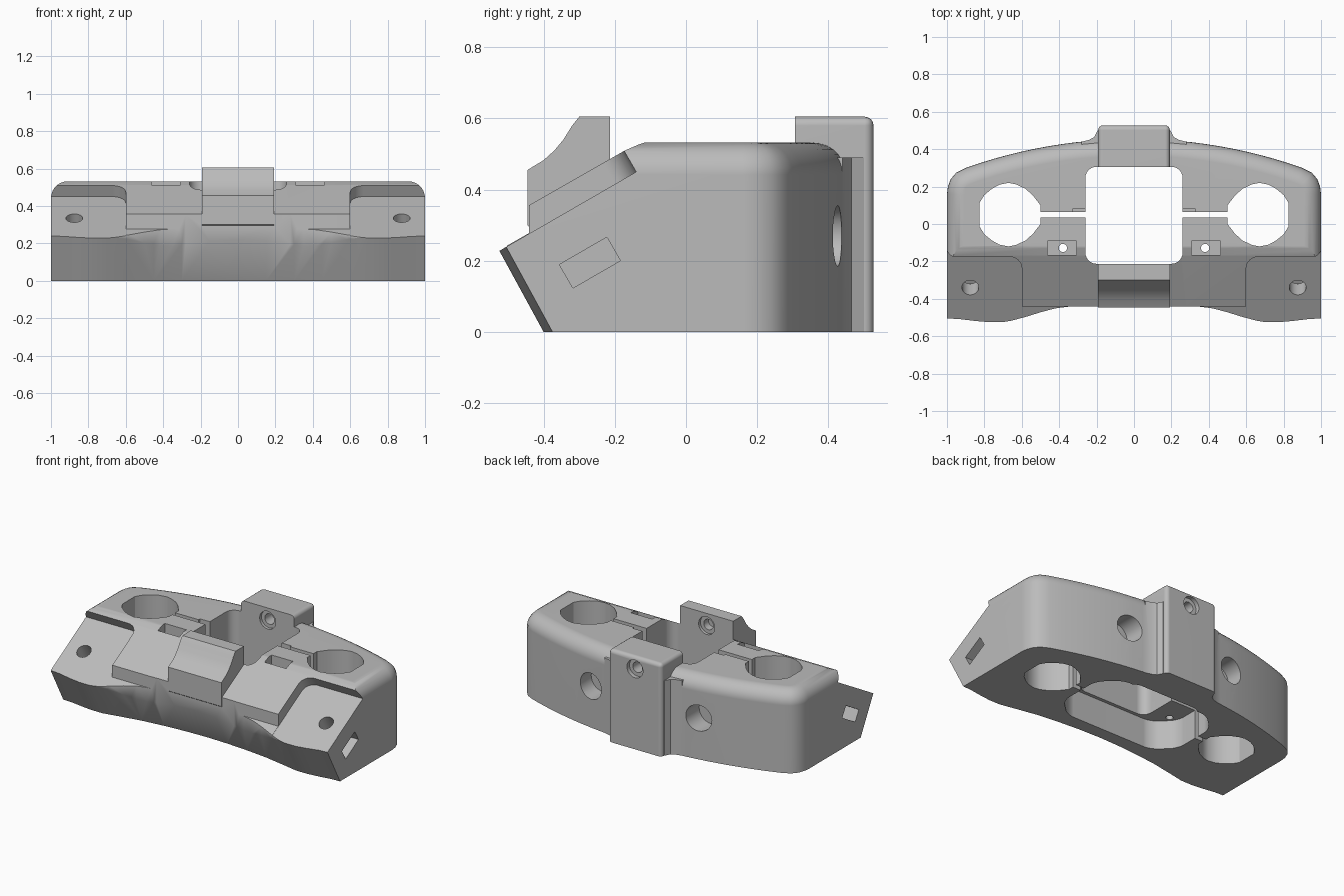
import bpy, bmesh, math
from mathutils import Vector, Matrix

cube = bpy.data.objects.get("Cube")
if cube:
    bpy.data.objects.remove(cube, do_unlink=True)

grey = bpy.data.materials.new("plain_grey")
grey.use_nodes = True
grey.diffuse_color = (0.5, 0.5, 0.5, 1)
grey.node_tree.nodes["Principled BSDF"].inputs["Base Color"].default_value = (0.5, 0.5, 0.5, 1)


def finish(name, bm):
    bmesh.ops.recalc_face_normals(bm, faces=bm.faces)
    mesh = bpy.data.meshes.new(name)
    bm.to_mesh(mesh)
    bm.free()
    mesh.materials.append(grey)
    obj = bpy.data.objects.new(name, mesh)
    bpy.context.collection.objects.link(obj)
    return obj


def prism(name, points, sweep, round_edges=None, radius=0, steps=6):
    """Extrude a closed 3D outline along sweep, then round chosen edges."""
    bm = bmesh.new()
    face = bm.faces.new([bm.verts.new(p) for p in points])
    ext = bmesh.ops.extrude_face_region(bm, geom=[face])
    moved = [g for g in ext["geom"] if isinstance(g, bmesh.types.BMVert)]
    bmesh.ops.translate(bm, verts=moved, vec=Vector(sweep))
    bmesh.ops.recalc_face_normals(bm, faces=bm.faces)
    if round_edges:
        edges = [e for e in bm.edges if round_edges(*[v.co for v in e.verts])]
        bmesh.ops.bevel(bm, geom=edges, offset=radius, segments=steps,
                        profile=0.5, affect='EDGES', clamp_overlap=False)
    return finish(name, bm)


def plan(points, z):
    return [(x, y, z) for x, y in points]


def side(points, x):
    return [(x, y, z) for y, z in points]


def rect(x0, x1, y0, y1):
    return [(x0, y0), (x1, y0), (x1, y1), (x0, y1)]


def mirror(half):
    """Full outline from the +x half, listed from the outside inwards."""
    return half + [(-x, y) for x, y in reversed(half) if x > 0]


def cylinder(name, start, end, radius):
    a, b = Vector(start), Vector(end)
    bm = bmesh.new()
    turn = (b - a).to_track_quat('Z', 'Y').to_matrix().to_4x4()
    bmesh.ops.create_cone(bm, cap_ends=True, segments=32, radius1=radius, radius2=radius,
                          depth=(b - a).length, matrix=Matrix.Translation((a + b) / 2) @ turn)
    return finish(name, bm)


def combine(target, tool, operation='DIFFERENCE'):
    mod = target.modifiers.new("combine", 'BOOLEAN')
    mod.operation, mod.solver, mod.object = operation, 'EXACT', tool
    tool.hide_render = True
    bpy.context.view_layer.objects.active = target
    bpy.ops.object.modifier_apply(modifier=mod.name)
    bpy.data.objects.remove(tool, do_unlink=True)


def upright(a, b):
    return abs(a.z - b.z) > 0.1


TOP, PEAK = 0.532, 0.605

# Main block: arched back, straight ends, softly rounded top rim
R = 2.69
back = [(0.9 * i / 12, 0.455 - R + math.sqrt(R * R - (0.9 * i / 12) ** 2)) for i in range(12, -1, -1)]
half = [(1, -0.8), (1, 0.16), (0.995, 0.2), (0.98, 0.24), (0.95, 0.275)] + back
body = prism("bar_body", plan(mirror(half), 0), (0, 0, TOP),
             lambda a, b: min(a.z, b.z) > 0.5 and max(a.y, b.y) > -0.7, 0.09, 7)

# Sloping upper front
combine(body, prism("slope_cutter", side([(-0.09, 0.54), (-0.13, 0.528), (-0.17, 0.511),
                    (-1, 0.037), (-1, 1), (-0.09, 1)], -1.2), (2.4, 0, 0)))

# Recessed end pads, square to the slope
root = Vector((0, -0.14, 0.45))
down = Vector((0, -0.866, -0.5))
normal = Vector((0, -0.5, 0.866))
for s in (1, -1):
    corners = [Vector((s * x, 0, 0)) + root + down * d
               for x, d in ((0.6, 0), (1.3, 0), (1.3, 0.8), (0.6, 0.8))]
    combine(body, prism("pad_cutter", corners, normal * 0.5,
            lambda a, b: abs(a.x - b.x) < 0.01 and abs(a.x) < 0.7
            and max(a.y + a.z * 0.577, b.y + b.z * 0.577) > 0.05
            and abs((a - b).normalized().dot(normal)) > 0.9, 0.07))

# Concave underside of the front, leaning outwards
lower = [(1.3, -0.9), (1.3, -0.37), (1, -0.375), (0.94, -0.378), (0.85, -0.392), (0.78, -0.4), (0.7, -0.4),
         (0.6, -0.38), (0.45, -0.352), (0.3, -0.335), (0.15, -0.324), (0, -0.32)]
combine(body, prism("underside_cutter", plan([(x, y + 0.109) for x, y in mirror(lower)], -0.2),
                    (0, -0.545, 1)))

# Upright middle front, flaring out to the pads
flare = [(0.85, -1), (0.85, -0.55), (0.74, -0.53), (0.66, -0.518), (0.58, -0.497),
         (0.5, -0.472), (0.42, -0.451), (0.35, -0.442), (0.28, -0.44)]
combine(body, prism("front_cutter", plan(mirror(flare), -0.2), (0, 0, 1)))
combine(body, prism("ledge_cutter", side([(-0.441, 0.278), (-0.441, 0.8), (-0.9, 0.8), (-0.9, 0.016)],
                    -0.601), (1.202, 0, 0)))

# Front centre clamp lug
combine(body, prism("front_lug", side([(-0.446, 0.3), (-0.446, 0.455), (-0.40, 0.483), (-0.37, 0.51),
        (-0.345, 0.54), (-0.32, 0.58), (-0.3, PEAK), (-0.19, PEAK), (-0.19, 0.26), (-0.4, 0.26)], -0.192),
        (0.384, 0, 0)), 'UNION')

# Rear centre clamp lug with side fillets
combine(body, prism("lug_fillets", plan(mirror([(0.28, 0.4), (0.28, 0.44), (0.24, 0.45), (0.212, 0.465),
        (0.195, 0.5)]), 0), (0, 0, 0.49)), 'UNION')
combine(body, prism("rear_lug", plan(rect(-0.192, 0.192, 0.28, 0.527), 0), (0, 0, PEAK),
        lambda a, b: (min(a.y, b.y) > 0.5 and max(a.z, b.z) > 0.1)
        or (min(a.z, b.z) > 0.5 and abs(a.x - b.x) < 0.01), 0.025, 4), 'UNION')

# Central opening and the wider pocket below it
combine(body, prism("opening_cutter", plan(rect(-0.26, 0.26, -0.213, 0.306), -0.2), (0, 0, 1.2), upright, 0.06))
combine(body, prism("pocket_cutter", plan(mirror([(0.32, -0.235), (0.44, -0.12), (0.44, 0.17), (0.32, 0.285)]),
                    -0.1), (0, 0, 0.29), upright, 0.05))

# Lug bolt holes with counterbores
combine(body, cylinder("bolt_cutter", (0, 0.2, 0.525), (0, 0.7, 0.525), 0.034))
combine(body, cylinder("rear_bore_cutter", (0, 0.5, 0.525), (0, 0.7, 0.525), 0.058))
combine(body, cylinder("inner_bore_cutter", (0, 0.2, 0.525), (0, 0.325, 0.525), 0.058))
combine(body, cylinder("blind_bolt_cutter", (0, -0.1, 0.525), (0, -0.28, 0.525), 0.034))
combine(body, cylinder("front_bore_cutter", (0, -0.1, 0.525), (0, -0.232, 0.525), 0.058))

eye = [(0.5, 0.1), (0.54, 0.152), (0.58, 0.188), (0.63, 0.212), (0.67, 0.22), (0.72, 0.21), (0.76, 0.188),
       (0.8, 0.155), (0.825, 0.115)]
eye += [(x, 0.1 - y) for x, y in reversed(eye)]
for s in (1, -1):
    # Large round opening, joined to the centre by a slit
    combine(body, prism("eye_cutter", plan([(s * x, y) for x, y in eye], -0.1), (0, 0, 1)))
    combine(body, prism("slit_cutter", plan(rect(s * 0.24, s * 0.52, 0.035, 0.065), -0.1), (0, 0, 1)))
    combine(body, prism("notch_cutter", plan(rect(s * 0.25, s * 0.33, 0.05, 0.08), 0.35), (0, 0, 0.4)))
    # Screw recess
    combine(body, prism("recess_cutter", plan(rect(s * 0.308, s * 0.463, -0.165, -0.092), 0.45), (0, 0, 0.3)))
    combine(body, cylinder("screw_cutter", (s * 0.38, -0.128, 0.1), (s * 0.38, -0.128, 0.6), 0.022))
    # Rear hole
    combine(body, cylinder("rear_hole_cutter", (s * 0.39, 0.3, 0.27), (s * 0.39, 0.6, 0.27), 0.085))
    # Pad bolt hole and the nut slot that meets it from the end
    pad = Vector((s * 0.875, -0.34, 0.335))
    combine(body, cylinder("pad_hole_cutter", pad + normal * 0.1, pad - normal * 0.2, 0.045))
    mid = Vector((s * 0.8, -0.27, 0.195))
    slot = [mid + down * d + normal * n for d, n in rect(-0.077, 0.077, -0.038, 0.038)]
    combine(body, prism("nut_slot_cutter", slot, (s * 0.4, 0, 0)))

# Smooth curved surfaces, crisp edges
bpy.ops.object.select_all(action='DESELECT')
body.select_set(True)
bpy.context.view_layer.objects.active = body
bpy.ops.object.shade_smooth_by_angle(angle=math.radians(30))
weighted = body.modifiers.new("even_shading", 'WEIGHTED_NORMAL')
weighted.keep_sharp = True
